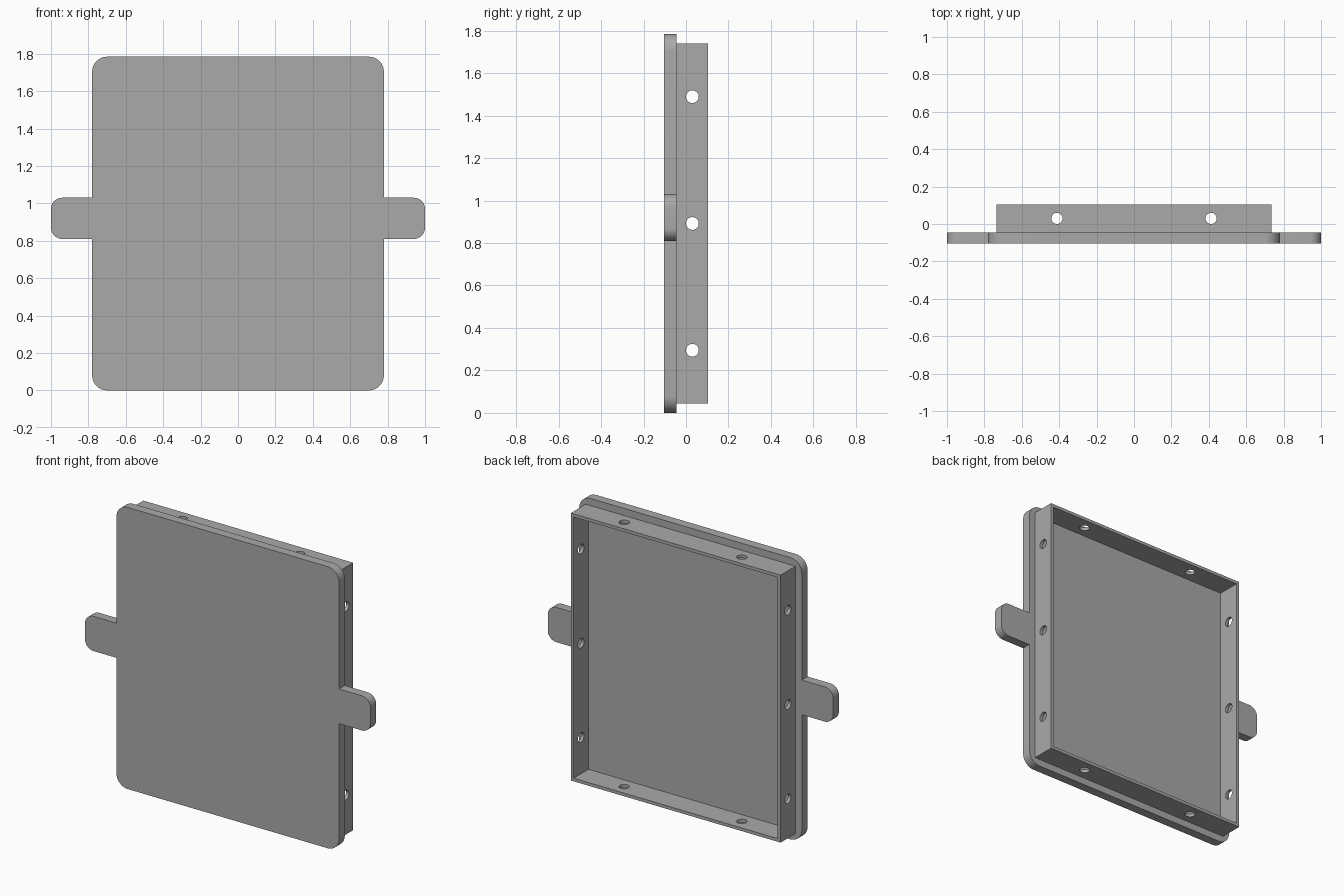
import bpy, bmesh, math
from mathutils import Matrix, Vector

if "Cube" in bpy.data.objects:
    bpy.data.objects.remove(bpy.data.objects["Cube"], do_unlink=True)

grey = bpy.data.materials.new("plain grey")
grey.use_nodes = True
grey.diffuse_color = (0.4, 0.4, 0.4, 1)
grey.node_tree.nodes["Principled BSDF"].inputs["Base Color"].default_value = grey.diffuse_color

FRONT, SEAM, BACK = -0.103, -0.045, 0.103
HALF_W, HEIGHT, CORNER = 0.78, 1.784, 0.08
TAB_LOW, TAB_HIGH, TAB_R = 0.81, 1.03, 0.06
FRAME_W, FRAME_LOW, FRAME_HIGH, WALL = 0.735, 0.045, 1.739, 0.02
HOLE_Y, HOLE_R = 0.03, 0.03
MID = HEIGHT / 2


def make_object(name, bm):
    bmesh.ops.recalc_face_normals(bm, faces=bm.faces[:])
    mesh = bpy.data.meshes.new(name)
    bm.to_mesh(mesh)
    bm.free()
    mesh.materials.append(grey)
    obj = bpy.data.objects.new(name, mesh)
    bpy.context.collection.objects.link(obj)
    return obj


def box(name, half_w, y0, y1, z0, z1):
    bm = bmesh.new()
    size = Matrix.Diagonal((2 * half_w, y1 - y0, z1 - z0, 1))
    place = Matrix.Translation((0, (y0 + y1) / 2, (z0 + z1) / 2))
    bmesh.ops.create_cube(bm, size=1, matrix=place @ size)
    return make_object(name, bm)


def rod(name, axis, centre, length):
    bm = bmesh.new()
    turn = Vector((0, 0, 1)).rotation_difference(Vector(axis)).to_matrix().to_4x4()
    bmesh.ops.create_cone(bm, cap_ends=True, segments=32, radius1=HOLE_R, radius2=HOLE_R,
                          depth=length, matrix=Matrix.Translation(centre) @ turn)
    return make_object(name, bm)


def arc(cx, cz, r, start):
    """Quarter circle running counter-clockwise from the start angle."""
    angles = [math.radians(start + 90 * i / 10) for i in range(11)]
    return [(cx + r * math.cos(a), cz + r * math.sin(a)) for a in angles]


def cut(target, cutter):
    cutter.hide_render = True
    mod = target.modifiers.new("cut", 'BOOLEAN')
    mod.operation, mod.solver, mod.object = 'DIFFERENCE', 'EXACT', cutter
    bpy.context.view_layer.objects.active = target
    bpy.ops.object.modifier_apply(modifier=mod.name)
    bpy.data.objects.remove(cutter, do_unlink=True)


def smooth(obj):
    bpy.ops.object.select_all(action='DESELECT')
    obj.select_set(True)
    bpy.context.view_layer.objects.active = obj
    bpy.ops.object.shade_smooth_by_angle(angle=math.radians(30))


# Front plate with a rounded grip tab on each side: right half, then mirrored
half = arc(HALF_W - CORNER, CORNER, CORNER, -90)
half += [(HALF_W, TAB_LOW)]
half += arc(1 - TAB_R, TAB_LOW + TAB_R, TAB_R, -90)
half += arc(1 - TAB_R, TAB_HIGH - TAB_R, TAB_R, 0)
half += [(HALF_W, TAB_HIGH)]
half += arc(HALF_W - CORNER, HEIGHT - CORNER, CORNER, 0)
outline = half + [(-x, z) for x, z in reversed(half)]

bm = bmesh.new()
face = bm.faces.new([bm.verts.new((x, FRONT, z)) for x, z in outline])
extruded = bmesh.ops.extrude_face_region(bm, geom=[face])["geom"]
bmesh.ops.translate(bm, vec=(0, SEAM - FRONT, 0),
                    verts=[v for v in extruded if isinstance(v, bmesh.types.BMVert)])
plate = make_object("front_plate", bm)
smooth(plate)

# Thin-walled rectangular frame behind the plate
frame = box("rear_frame", FRAME_W, SEAM, BACK, FRAME_LOW, FRAME_HIGH)
cut(frame, box("frame_opening", FRAME_W - WALL, SEAM - 0.1, BACK + 0.1,
               FRAME_LOW + WALL, FRAME_HIGH - WALL))

# Screw holes: three through each side wall, two through top and bottom
for z in (MID - 0.597, MID, MID + 0.597):
    cut(frame, rod("side_hole", (1, 0, 0), (0, HOLE_Y, z), 2))
for x in (-0.412, 0.412):
    cut(frame, rod("end_hole", (0, 0, 1), (x, HOLE_Y, MID), 2))
smooth(frame)
